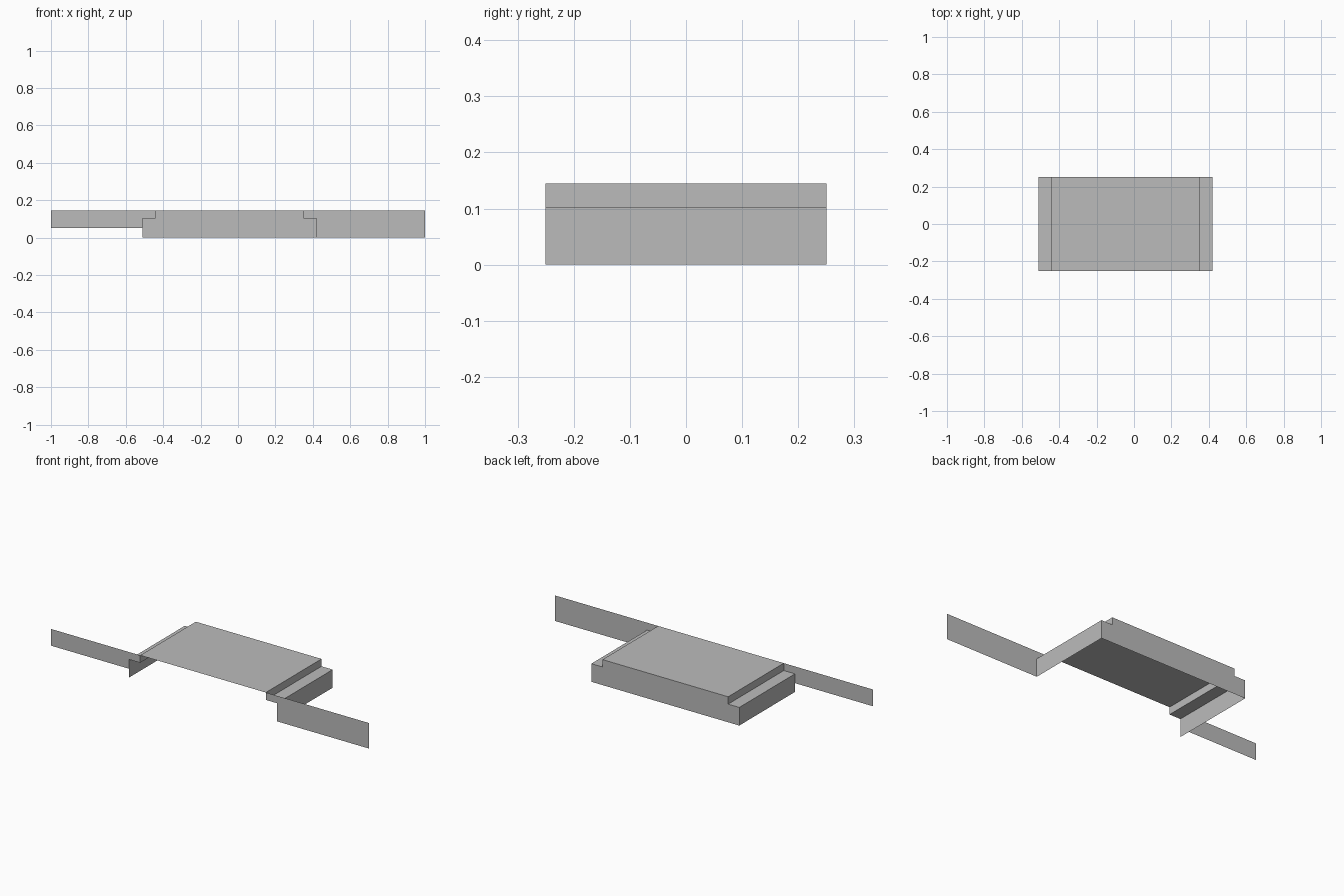
import bpy

cube = bpy.data.objects.get("Cube")
if cube:
    bpy.data.objects.remove(cube, do_unlink=True)

grey = bpy.data.materials.new("plain grey")
grey.use_nodes = True
colour = (0.5, 0.5, 0.5, 1)
grey.diffuse_color = colour
grey.node_tree.nodes["Principled BSDF"].inputs["Base Color"].default_value = colour

FRONT, BACK = -0.25, 0.25
TOP, STEP, WING_LOW = 0.145, 0.103, 0.05
LEFT, RIGHT = -0.51, 0.42                # end walls
LEFT_STEP, RIGHT_STEP = -0.44, 0.35      # risers between steps and deck


def add_mesh(name, verts, faces):
    mesh = bpy.data.meshes.new(name)
    mesh.from_pydata(verts, [], faces)
    mesh.materials.append(grey)
    obj = bpy.data.objects.new(name, mesh)
    bpy.context.collection.objects.link(obj)
    return obj


def sheet(name, outline, y):
    """Flat upright panel filling an x-z outline."""
    return add_mesh(name, [(x, y, z) for x, z in outline], [range(len(outline))])


def extruded(name, path):
    """Open x-z path swept from front to back."""
    n = len(path)
    verts = [(x, y, z) for y in (FRONT, BACK) for x, z in path]
    return add_mesh(name, verts, [(i, i + 1, n + i + 1, n + i) for i in range(n - 1)])


# Stepped deck with end walls, open below and at the front
profile = [(LEFT, 0), (LEFT, STEP), (LEFT_STEP, STEP), (LEFT_STEP, TOP),
           (RIGHT_STEP, TOP), (RIGHT_STEP, STEP), (RIGHT, STEP), (RIGHT, 0)]
extruded("stepped_deck", profile)

# Closed back wall
sheet("back_wall", profile, BACK)

# Thin wings that follow the steps along the front edge
sheet("short_wing", [(-1, WING_LOW), (LEFT, WING_LOW), (LEFT, STEP),
                     (LEFT_STEP, STEP), (LEFT_STEP, TOP), (-1, TOP)], FRONT)
sheet("tall_wing", [(RIGHT, 0), (1, 0), (1, TOP), (RIGHT_STEP, TOP),
                    (RIGHT_STEP, STEP), (RIGHT, STEP)], FRONT)
